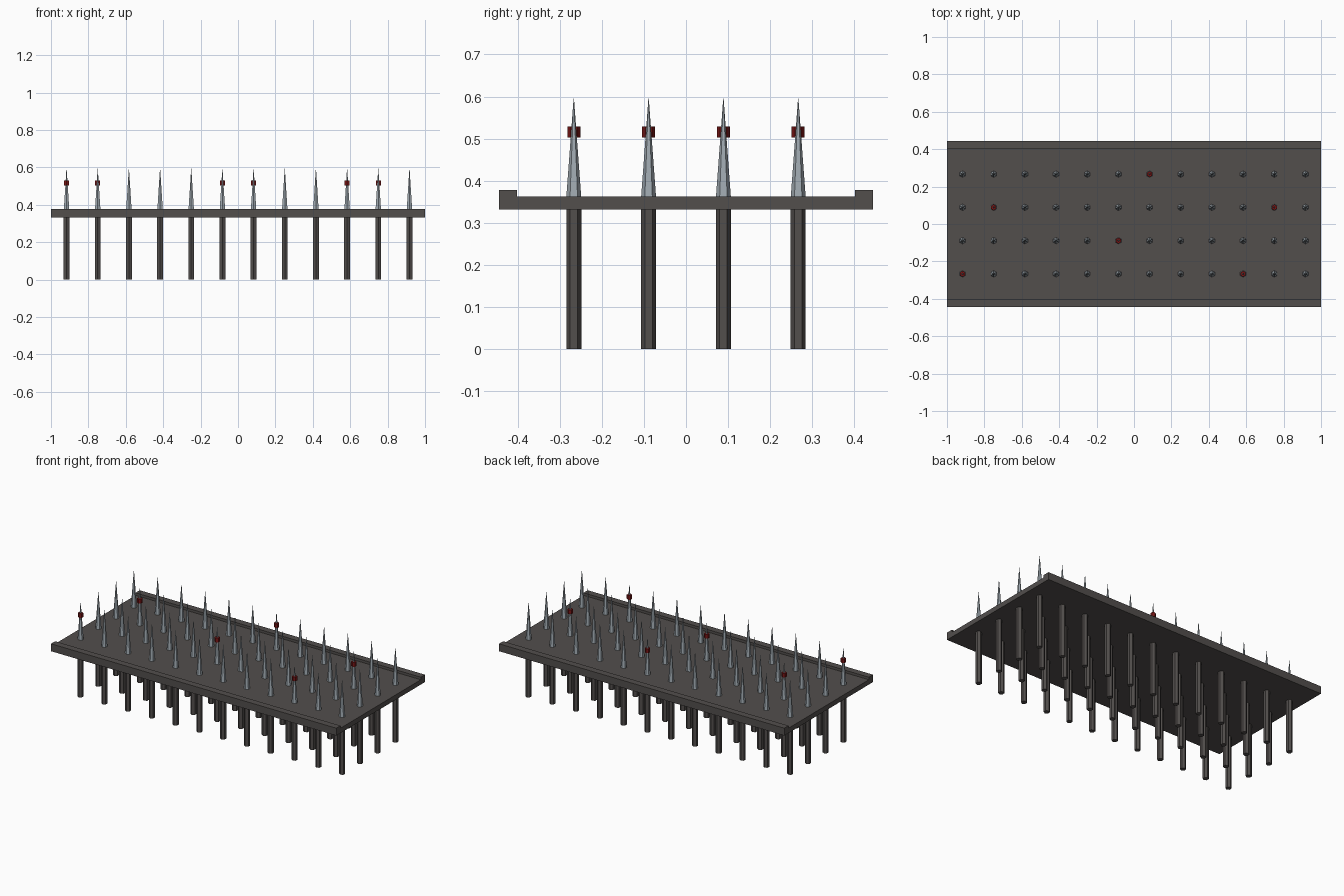
import bpy, bmesh
from mathutils import Matrix

if "Cube" in bpy.data.objects:
    bpy.data.objects.remove(bpy.data.objects["Cube"])


def material(name, rgb):
    m = bpy.data.materials.new(name)
    m.diffuse_color = (*rgb, 1)
    m.use_nodes = True
    m.node_tree.nodes["Principled BSDF"].inputs["Base Color"].default_value = m.diffuse_color
    return m


iron = material("dark iron", (0.085, 0.077, 0.073))
steel = material("pale steel", (0.36, 0.41, 0.45))
red = material("dried red", (0.20, 0.008, 0.008))


def make(name, bm, mat):
    mesh = bpy.data.meshes.new(name)
    bm.to_mesh(mesh)
    bm.free()
    mesh.materials.append(mat)
    bpy.context.collection.objects.link(bpy.data.objects.new(name, mesh))


def hexagon(bm, x, y, z0, z1, r0, r1):
    bmesh.ops.create_cone(bm, cap_ends=True, segments=6, radius1=r0, radius2=r1,
                          depth=z1 - z0, matrix=Matrix.Translation((x, y, (z0 + z1) / 2)))


# base plate: channel profile with raised long edges, extruded along x
bm = bmesh.new()
half = [(0.444, 0.331), (0.444, 0.378), (0.402, 0.378), (0.402, 0.362)]
profile = half + [(-y, z) for y, z in reversed(half)]
face = bm.faces.new([bm.verts.new((-1, y, z)) for y, z in profile])
ext = bmesh.ops.extrude_face_region(bm, geom=[face])
bmesh.ops.translate(bm, vec=(2, 0, 0),
                    verts=[v for v in ext["geom"] if isinstance(v, bmesh.types.BMVert)])
bmesh.ops.recalc_face_normals(bm, faces=bm.faces)
make("base_plate", bm, iron)

# 12 x 4 grid of legs, spikes and a few red bands
legs, spikes, bands = bmesh.new(), bmesh.new(), bmesh.new()
for i in range(12):
    for j in range(4):
        x, y = (i - 5.5) / 6, (j - 1.5) * 0.1778
        hexagon(legs, x, y, 0, 0.335, 0.0178, 0.0178)
        hexagon(spikes, x, y, 0.36, 0.595, 0.0178, 0.0005)
        if (i + 4 * j) % 9 == 0:
            hexagon(bands, x, y, 0.503, 0.529, 0.0155, 0.0155)
make("legs", legs, iron)
make("spikes", spikes, steel)
make("red_bands", bands, red)
